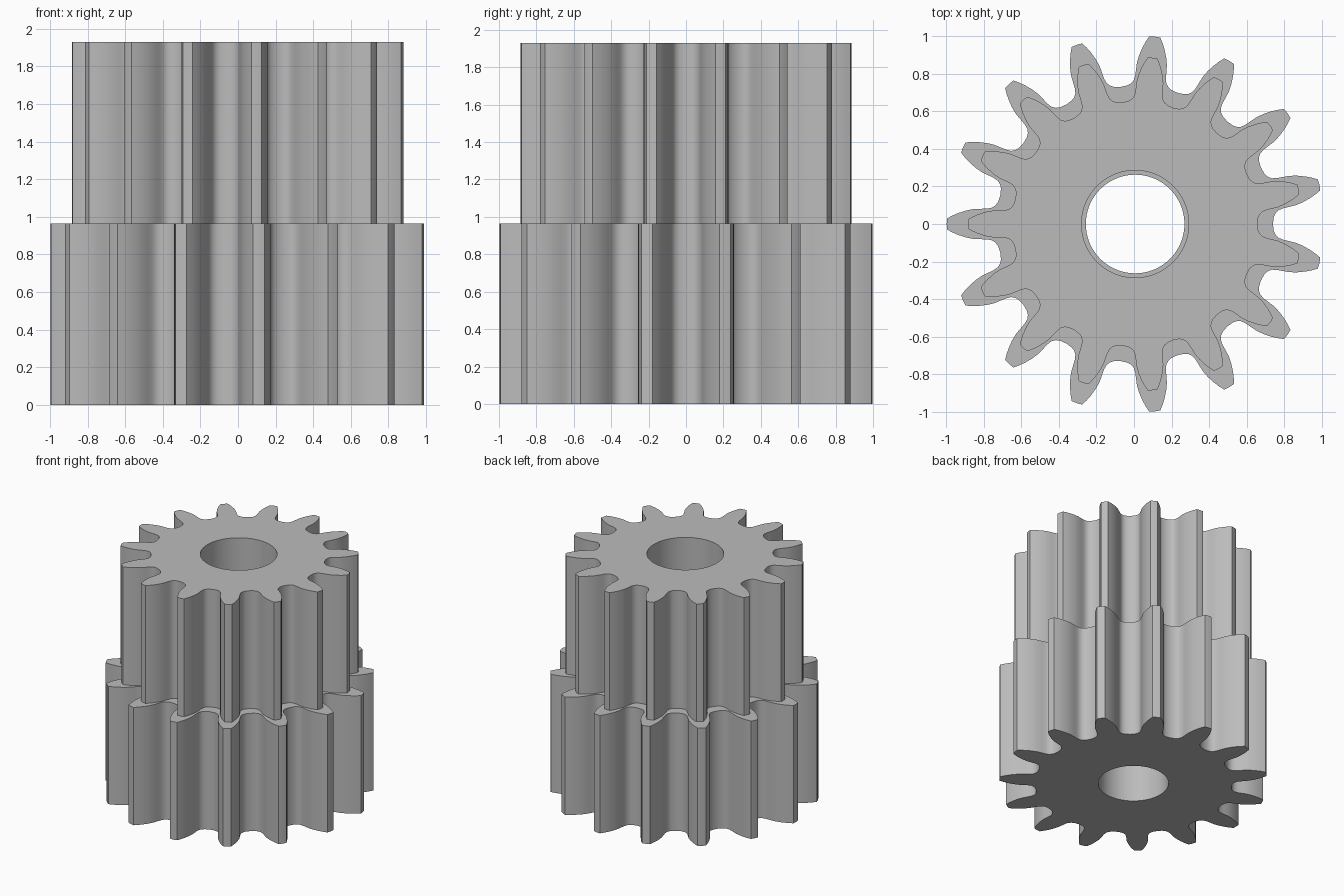
import bpy, bmesh, math

cube = bpy.data.objects.get("Cube")
if cube:
    bpy.data.objects.remove(cube, do_unlink=True)

steel = bpy.data.materials.new("plain_grey")
steel.use_nodes = True
GREY = (0.5, 0.5, 0.5, 1)
steel.diffuse_color = GREY
steel.node_tree.nodes["Principled BSDF"].inputs["Base Color"].default_value = GREY

TEETH = 15
PITCH = math.tau / TEETH
CENTRE_X = 0.006
# One flank from tip to root: (radius, half thickness)
FLANK = [(1.0, .03), (.97, .046), (.94, .059), (.9, .072), (.86, .08),
         (.82, .081), (.79, .082), (.765, .087), (.748, .1), (.738, .118)]
ROOT = 0.733


def gear_outline():
    """Polar outline (radius, angle), one tooth centred on the -x axis."""
    half = [(r, math.asin(h / r)) for r, h in FLANK]
    tooth = [(r, -a) for r, a in reversed(half)] + [(1.002, 0)] + half
    tooth.append((ROOT, PITCH / 2))
    return [(r, math.pi + i * PITCH + a) for i in range(TEETH) for r, a in tooth]


def make_gear(name, scale, bore, z0, z1):
    bm = bmesh.new()

    def ring(points, z):
        return [bm.verts.new((CENTRE_X + r * math.cos(a), r * math.sin(a), z))
                for r, a in points]

    outer = [(r * scale, a) for r, a in gear_outline()]
    inner = [(bore, a) for r, a in outer]
    # Closed loop of rings: outside wall, top, bore wall, underside
    rings = [ring(outer, z0), ring(outer, z1), ring(inner, z1), ring(inner, z0)]
    n = len(outer)
    for k in range(4):
        a, b = rings[k], rings[(k + 1) % 4]
        for i in range(n):
            j = (i + 1) % n
            bm.faces.new((a[i], a[j], b[j], b[i]))
    bmesh.ops.recalc_face_normals(bm, faces=bm.faces)
    mesh = bpy.data.meshes.new(name)
    bm.to_mesh(mesh)
    bm.free()
    mesh.materials.append(steel)
    obj = bpy.data.objects.new(name, mesh)
    bpy.context.collection.objects.link(obj)
    # Smooth flanks and bore, crisp tips and rims
    bpy.ops.object.select_all(action='DESELECT')
    obj.select_set(True)
    bpy.context.view_layer.objects.active = obj
    bpy.ops.object.shade_smooth_by_angle(angle=math.radians(40))
    return obj


make_gear("lower_gear", 1.0, 0.262, 0.0, 0.965)
make_gear("upper_gear", 0.887, 0.285, 0.965, 1.93)
